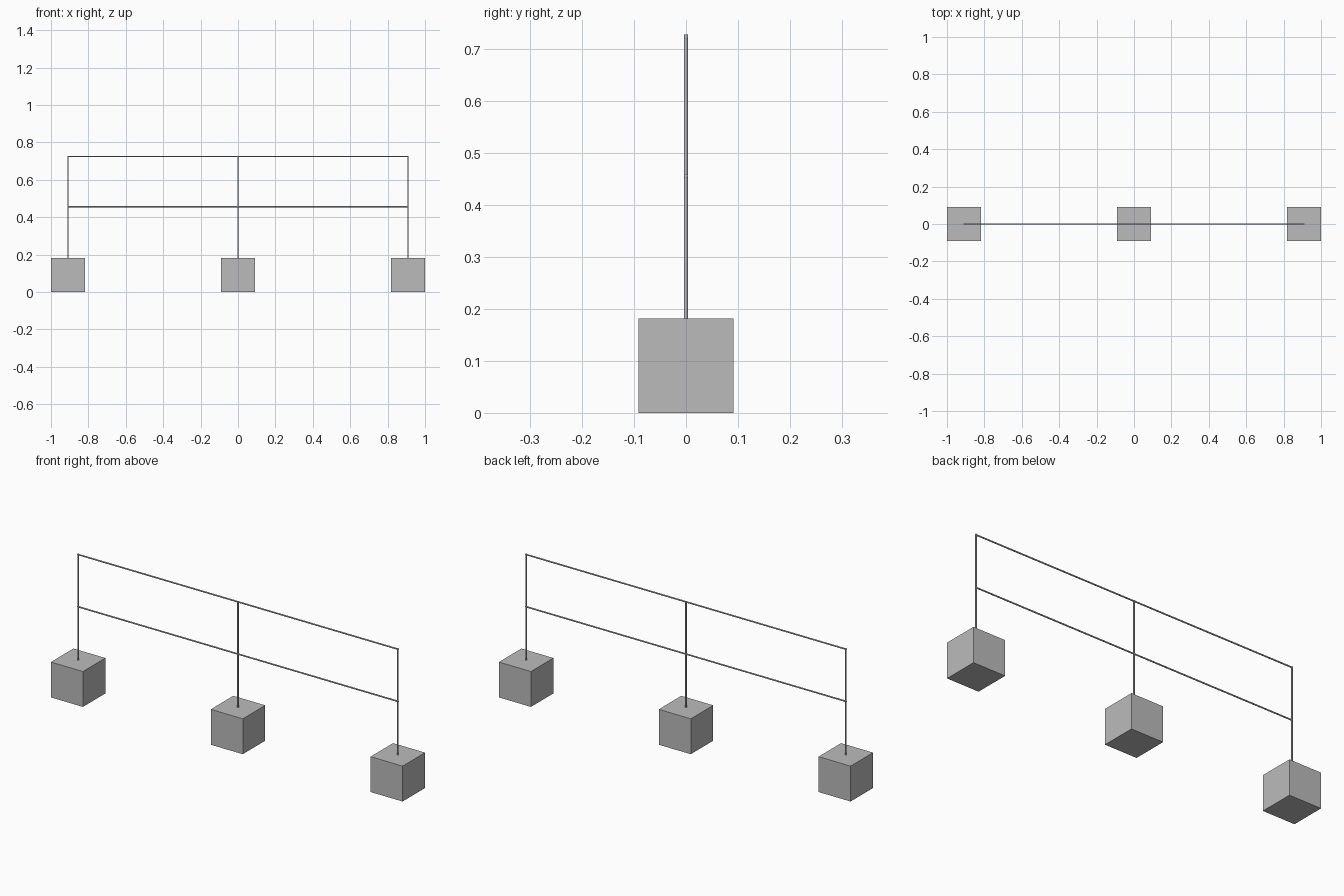
import bpy
from math import pi

cube = bpy.data.objects.get("Cube")
if cube:
    bpy.data.objects.remove(cube, do_unlink=True)

SPACING = 0.909      # distance between blocks
BLOCK = 0.182        # block edge length
RADIUS = 0.0037      # bar radius
TOP = 0.728          # overall height

grey = bpy.data.materials.new("concrete_grey")
grey.use_nodes = True
colour = (0.5, 0.5, 0.5, 1)
grey.diffuse_color = colour
grey.node_tree.nodes["Principled BSDF"].inputs["Base Color"].default_value = colour


def finish(name):
    obj = bpy.context.object
    obj.name = name
    obj.data.materials.append(grey)
    return obj


def bar(name, length, location, rotation=(0, 0, 0)):
    bpy.ops.mesh.primitive_cylinder_add(vertices=16, radius=RADIUS, depth=length,
                                        location=location, rotation=rotation)
    finish(name)
    bpy.ops.object.shade_smooth_by_angle()


# Foundation blocks, each with a post standing on top
for side, label in ((-1, "right"), (0, "middle"), (1, "left")):
    x = side * SPACING
    bpy.ops.mesh.primitive_cube_add(size=BLOCK, location=(x, 0, BLOCK / 2))
    finish(label + "_block")
    bar(label + "_post", TOP - BLOCK, (x, 0, (TOP + BLOCK) / 2))

# Horizontal rails joining the posts
for label, z in (("top_rail", TOP - RADIUS), ("middle_rail", 0.456)):
    bar(label, 2 * (SPACING + RADIUS), (0, 0, z), (0, pi / 2, 0))
